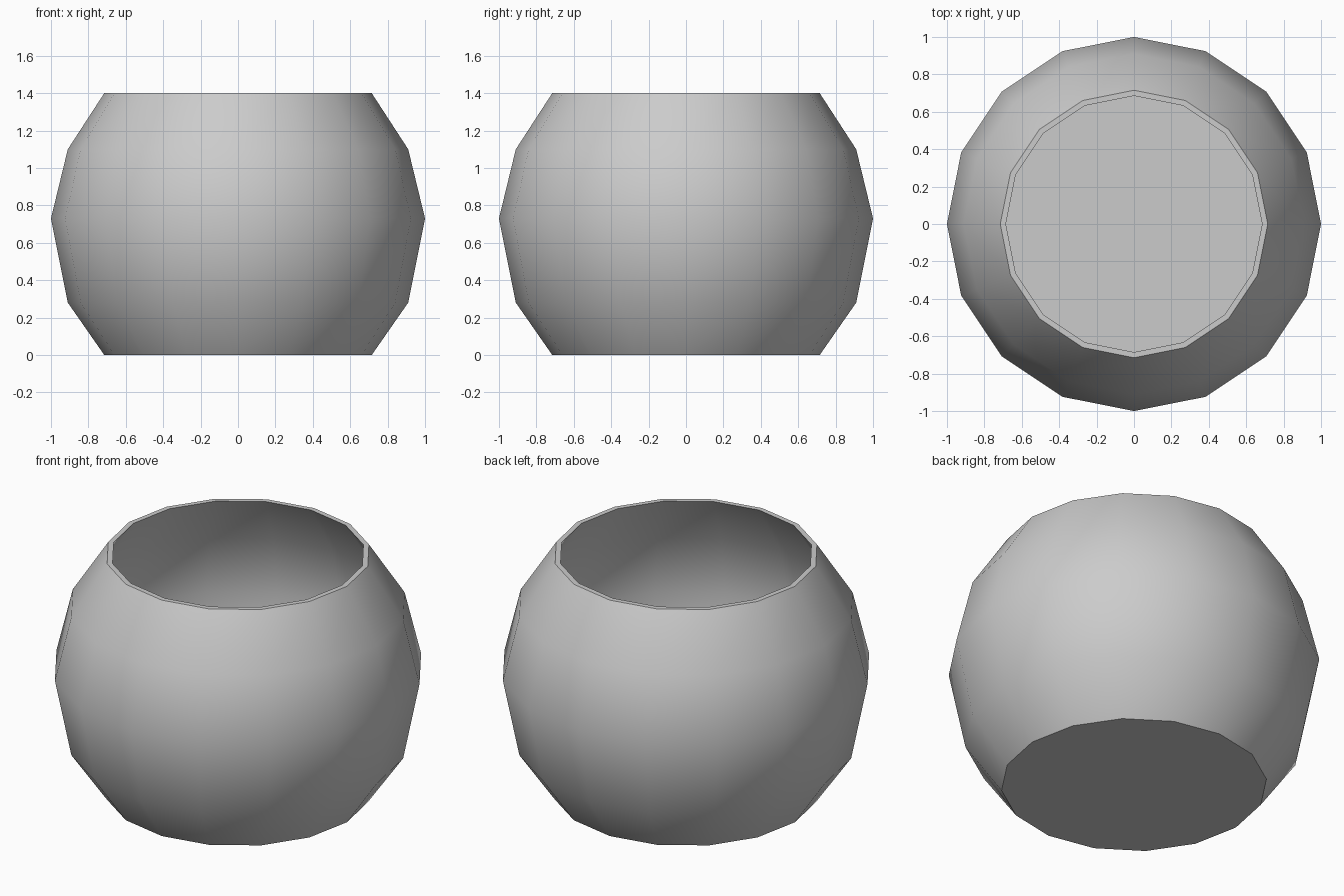
import bpy, bmesh
from math import cos, sin, tau, radians

if "Cube" in bpy.data.objects:
    bpy.data.objects.remove(bpy.data.objects["Cube"])

SIDES = 16
# (radius, height): outer wall upward, over the rim, inner wall downward
PROFILE = [(0.715, 0.0), (0.91, 0.28), (1.0, 0.73), (0.91, 1.10), (0.715, 1.40),
           (0.685, 1.40), (0.882, 1.09), (0.97, 0.73), (0.882, 0.29), (0.70, 0.03)]

# Bowl: lathe the profile, then cap the underside and the inner floor
bm = bmesh.new()
rings = [[bm.verts.new((r * cos(tau * i / SIDES), r * sin(tau * i / SIDES), z))
          for i in range(SIDES)] for r, z in PROFILE]
for a, b in zip(rings, rings[1:]):
    for i in range(SIDES):
        j = (i + 1) % SIDES
        bm.faces.new((a[i], a[j], b[j], b[i]))
bm.faces.new(rings[0][::-1])
bm.faces.new(rings[-1])
bmesh.ops.recalc_face_normals(bm, faces=bm.faces)

mesh = bpy.data.meshes.new("round_bowl")
bm.to_mesh(mesh)
bm.free()
bowl = bpy.data.objects.new("round_bowl", mesh)
bpy.context.collection.objects.link(bowl)

# Smooth walls, crisp rim and base
bpy.context.view_layer.objects.active = bowl
bowl.select_set(True)
bpy.ops.object.shade_smooth_by_angle(angle=radians(30))
